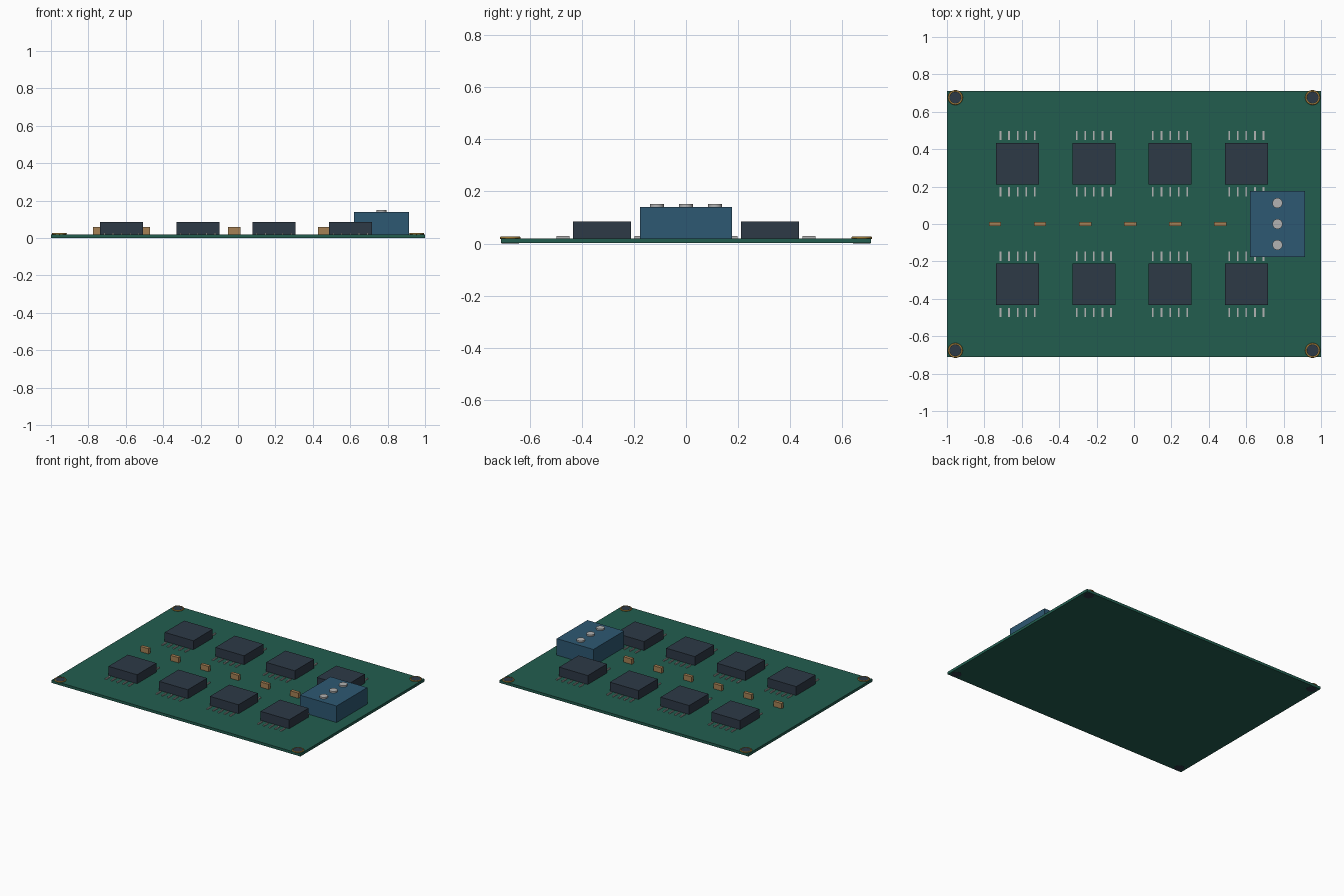
import bpy
from math import radians

if "Cube" in bpy.data.objects:
    bpy.data.objects.remove(bpy.data.objects["Cube"])


def material(name, rgb):
    m = bpy.data.materials.new(name)
    m.diffuse_color = (*rgb, 1)
    m.use_nodes = True
    m.node_tree.nodes["Principled BSDF"].inputs["Base Color"].default_value = m.diffuse_color
    return m


GREEN = material("board_green", (0.016, 0.11, 0.078))
DARK = material("chip_dark", (0.026, 0.041, 0.061))
BLUE = material("terminal_blue", (0.027, 0.098, 0.17))
TAN = material("capacitor_tan", (0.38, 0.22, 0.09))
GOLD = material("ring_gold", (0.35, 0.2, 0.04))
METAL = material("pin_metal", (0.45, 0.45, 0.45))

TOP = 0.02  # upper face of the board


def finish(name, mat):
    o = bpy.context.object
    o.name = name
    o.data.materials.append(mat)
    return o


def box(name, x, y, z0, z1, sx, sy, mat):
    bpy.ops.mesh.primitive_cube_add(size=1, location=(x, y, (z0 + z1) / 2))
    bpy.context.object.scale = (sx, sy, z1 - z0)
    bpy.ops.object.transform_apply(location=False, rotation=False, scale=True)
    return finish(name, mat)


def disc(name, x, y, z0, z1, r, mat):
    bpy.ops.mesh.primitive_cylinder_add(vertices=24, radius=r, depth=z1 - z0,
                                        location=(x, y, (z0 + z1) / 2))
    bpy.ops.object.shade_smooth_by_angle(angle=radians(30))
    return finish(name, mat)


# Circuit board
box("board", 0, 0, 0.001, TOP, 2.0, 1.424, GREEN)

# Two rows of chips with five pins on each long side
for row in (-1, 1):
    for col in range(4):
        cx, cy = -0.622 + 0.4075 * col, 0.323 * row
        box("chip", cx, cy, TOP, 0.085, 0.23, 0.222, DARK)
        for side in (-1, 1):
            for i in range(-2, 3):
                box("chip_pin", cx + 0.046 * i, cy + 0.15 * side,
                    TOP, 0.028, 0.009, 0.05, METAL)

# Centre line of capacitors
for i in range(6):
    box("capacitor", -0.743 + 0.2408 * i, 0, TOP, 0.058, 0.066, 0.024, TAN)

# Terminal block with three screw heads
box("terminal_block", 0.768, 0, TOP, 0.14, 0.295, 0.352, BLUE)
for y in (-0.112, 0, 0.112):
    disc("terminal_screw", 0.767, y, 0.14, 0.151, 0.027, METAL)

# Corner mounting holes: dark plug inside a gold ring
for sx in (-1, 1):
    for sy in (-1, 1):
        x, y = 0.955 * sx, 0.676 * sy
        disc("mounting_hole", x, y, 0, 0.025, 0.034, DARK)
        bpy.ops.mesh.primitive_torus_add(
            major_radius=0.035, minor_radius=0.005, major_segments=32,
            minor_segments=8, location=(x, y, 0.022))
        bpy.ops.object.shade_smooth_by_angle(angle=radians(60))
        finish("mounting_ring", GOLD)
